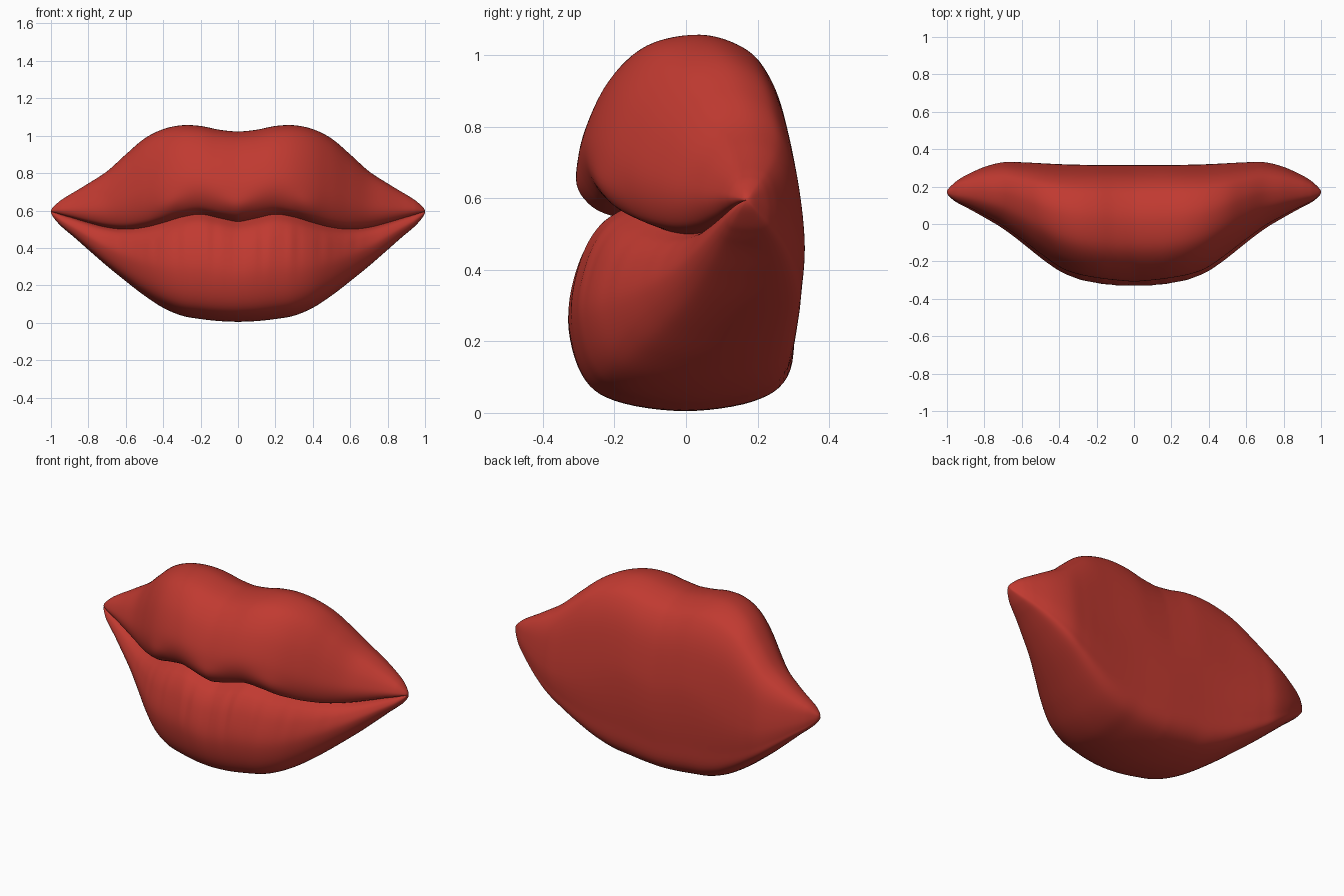
import bpy, bmesh, math

cube = bpy.data.objects.get("Cube")
if cube:
    bpy.data.objects.remove(cube)


def spline(vals, t):
    """Smooth curve through evenly spaced values, t counted in steps."""
    i = min(int(t), len(vals) - 2)
    u = t - i
    p1, p2 = vals[i], vals[i + 1]
    p0 = vals[i - 1] if i else p1
    p3 = vals[i + 2] if i + 2 < len(vals) else p2
    a, b = (p2 - p0) / 2, (p3 - p1) / 2
    return (p1 + a * u + (3 * (p2 - p1) - 2 * a - b) * u * u
            + (2 * (p1 - p2) + a + b) * u ** 3)


def bump(v, centre, width):
    return math.exp(-((v - centre) / width) ** 2)


# Outlines from the middle to the corner of the mouth, in even steps of x
top = [1.022, 1.032, 1.052, 1.056, 1.035, .985, .90, .81, .745, .685, .63]
bottom = [.005, .009, .02, .038, .08, .145, .222, .303, .39, .477, .55]
seam = [.54, .56, .58, .565, .535, .51, .5, .51, .535, .565, .59]
front = [-.33, -.327, -.315, -.293, -.25, -.18, -.1, -.025, .035, .09, .135]
back = [.316, .316, .316, .317, .32, .325, .33, .33, .305, .26, .205]

# Cross-section from seam over the upper lip, down the back, and under:
# depth from front to back, and height (1 top, 0 seam, -1 bottom)
section = [
    (.25, 0), (.12, .07), (.05, .24), (.06, .45), (.16, .74), (.32, .94),
    (.55, 1), (.74, .93), (.85, .79), (.93, .54), (.985, .14), (1, -.2),
    (.985, -.55), (.95, -.82), (.8, -.95), (.5, -1), (.2, -.945),
    (.06, -.81), (0, -.53), (.045, -.26), (.13, -.09), (.25, 0)]
depths = [p[0] for p in section]
heights = [p[1] for p in section]
SUB = 6
RING = (len(section) - 1) * SUB
COLS = 180
TIP = .94


def ring_points(x):
    ax = abs(x)
    t, b, s, f, k = (spline(c, ax * 10) for c in (top, bottom, seam, front, back))
    # Round off the corner of the mouth
    r = math.sqrt(max(0, 1 - ((ax - TIP) / (1 - TIP)) ** 2)) if ax > TIP else 1
    fade = max(0, 1 - ax / .8)
    for j in range(RING):
        d = spline(depths, j / SUB)
        h = spline(heights, j / SUB)
        y = f + d * (k - f)
        z = s + h * ((t - s) if h > 0 else (s - b))
        # Fine vertical grooves on the lips near the seam
        if d < .5:
            groove = math.sin(ax * 62) + .5 * math.sin(ax * 101 + 1)
            y += .003 * fade * groove * bump(h, -.25, .25)
            # Soft lobes along the rim of the upper lip
            lobes = bump(ax, 0, .09) + .8 * bump(ax, .37, .08)
            y -= .014 * lobes * bump(h, .17, .12)
        yield (x, .17 + (y - .17) * r, .595 + (z - .595) * r)


# Loft the lips from corner to corner
bm = bmesh.new()
rings = []
for i in range(1, COLS):
    x = math.sin((i / COLS - .5) * math.pi)
    rings.append([bm.verts.new(p) for p in ring_points(x)])
for a, b in zip(rings, rings[1:]):
    for j in range(RING):
        n = (j + 1) % RING
        bm.faces.new((a[j], a[n], b[n], b[j]))
for ring, x in ((rings[0], -1), (rings[-1], 1)):
    tip = bm.verts.new((x, .17, .595))
    for j in range(RING):
        bm.faces.new((ring[j], ring[(j + 1) % RING], tip))
bmesh.ops.recalc_face_normals(bm, faces=bm.faces)

mesh = bpy.data.meshes.new("lips")
bm.to_mesh(mesh)
bm.free()
lips = bpy.data.objects.new("lips", mesh)
bpy.context.collection.objects.link(lips)

# Lip colour
red = bpy.data.materials.new("lip red")
red.use_nodes = True
colour = (.53, .042, .03, 1)
red.diffuse_color = colour
red.node_tree.nodes["Principled BSDF"].inputs["Base Color"].default_value = colour
mesh.materials.append(red)

bpy.ops.object.select_all(action="DESELECT")
lips.select_set(True)
bpy.context.view_layer.objects.active = lips
bpy.ops.object.shade_smooth_by_angle(angle=math.radians(60))
